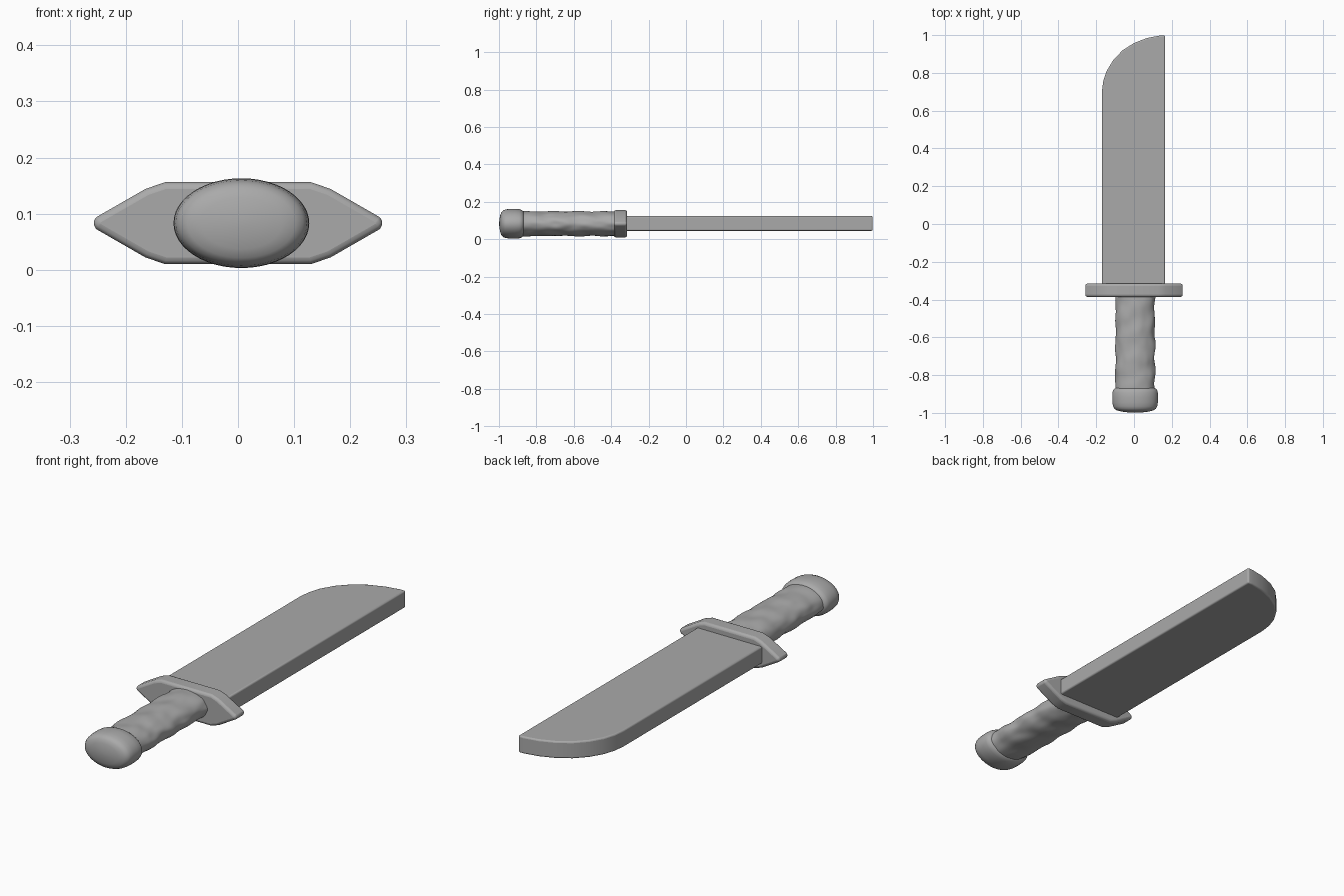
import bpy, bmesh, math
from mathutils import Vector, noise

cube = bpy.data.objects.get("Cube")
if cube:
    bpy.data.objects.remove(cube, do_unlink=True)

# Single plain grey
grey = bpy.data.materials.new("plain grey")
grey.use_nodes = True
colour = (0.40, 0.40, 0.40, 1)
grey.diffuse_color = colour
grey.node_tree.nodes["Principled BSDF"].inputs["Base Color"].default_value = colour

MID = 0.083  # height of the knife's centre plane


def finish(name, bm, bevel=0.0, angle=40):
    bmesh.ops.recalc_face_normals(bm, faces=bm.faces)
    mesh = bpy.data.meshes.new(name)
    bm.to_mesh(mesh)
    bm.free()
    mesh.materials.append(grey)
    obj = bpy.data.objects.new(name, mesh)
    bpy.context.collection.objects.link(obj)
    if bevel:
        mod = obj.modifiers.new("soft edges", "BEVEL")
        mod.width, mod.segments = bevel, 3
        mod.limit_method, mod.angle_limit = "ANGLE", math.radians(25)
    bpy.ops.object.select_all(action="DESELECT")
    obj.select_set(True)
    bpy.context.view_layer.objects.active = obj
    bpy.ops.object.shade_smooth_by_angle(angle=math.radians(angle))
    return obj


def prism(name, points, direction, bevel):
    """Extrude a closed outline along a direction."""
    bm = bmesh.new()
    face = bm.faces.new([bm.verts.new(p) for p in points])
    ext = bmesh.ops.extrude_face_region(bm, geom=[face])
    verts = [g for g in ext["geom"] if isinstance(g, bmesh.types.BMVert)]
    bmesh.ops.translate(bm, vec=Vector(direction), verts=verts)
    return finish(name, bm, bevel)


def loft(name, rings, sides=48, bump=None):
    """Skin oval rings (y, half width, half height) centred on x = 0.006."""
    bm = bmesh.new()
    loops = []
    for y, rx, rz in rings:
        loop = []
        for i in range(sides):
            a = math.tau * i / sides
            k = 1 + (bump(a, y) if bump else 0)
            loop.append(bm.verts.new((0.006 + rx * k * math.cos(a), y,
                                      MID + rz * k * math.sin(a))))
        loops.append(loop)
    for lo, hi in zip(loops, loops[1:]):
        for i in range(sides):
            j = (i + 1) % sides
            bm.faces.new((lo[i], lo[j], hi[j], hi[i]))
    bm.faces.new(loops[0])
    bm.faces.new(loops[-1])
    return finish(name, bm, angle=50)


# Blade: flat slab with a swept tip on one side
outline = [(0.165, -0.35), (0.165, 0.998), (0.14, 0.998), (0.07, 0.985), (0.0, 0.958),
           (-0.06, 0.92), (-0.11, 0.868), (-0.145, 0.81), (-0.163, 0.755),
           (-0.17, 0.70), (-0.17, -0.35)]
prism("blade", [(x, y, 0.045) for x, y in outline], (0, 0, 0.079), 0.007)

# Guard: flattened hexagon with blunt pointed ends
half = [(0.13, -0.073), (0.165, -0.061), (0.252, -0.011), (0.262, 0.0),
        (0.252, 0.011), (0.165, 0.061), (0.13, 0.073)]
hexagon = half + [(-x, -z) for x, z in half]
prism("guard", [(x, -0.386, MID + z) for x, z in hexagon], (0, 0.071, 0), 0.012)


# Grip: oval handle with shallow, uneven diagonal wrapping
def wrap(a, y):
    spiral = 0.018 * math.sin(2 * a + y * 46)
    dents = noise.noise(Vector((math.cos(a) * 2.2, y * 15, math.sin(a) * 2.2)))
    return spiral + 0.045 * dents


loft("grip", [(-0.90 + 0.54 * i / 70, 0.104, 0.066) for i in range(71)], 64, wrap)

# Pommel: oval cap with rounded rim and gently domed end
profile = [(-0.999, 0.012, 0.008), (-0.997, 0.04, 0.026), (-0.993, 0.072, 0.046),
           (-0.987, 0.096, 0.062), (-0.978, 0.110, 0.071), (-0.965, 0.117, 0.076),
           (-0.945, 0.120, 0.079), (-0.915, 0.121, 0.080), (-0.892, 0.120, 0.078),
           (-0.880, 0.117, 0.074), (-0.871, 0.109, 0.068), (-0.867, 0.098, 0.060)]
loft("pommel", profile)
